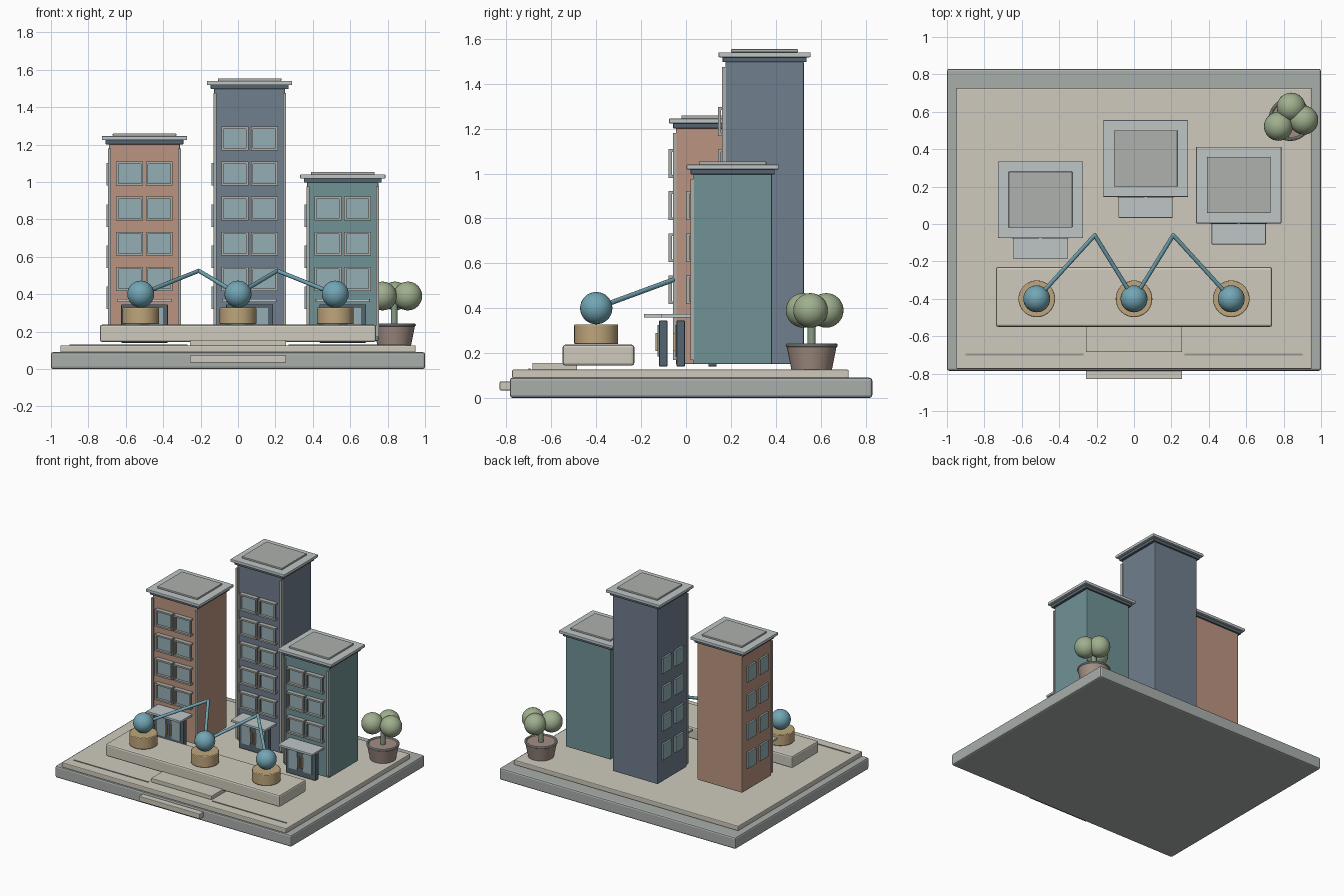
import bpy
from math import radians
from mathutils import Vector

if "Cube" in bpy.data.objects:
    bpy.data.objects.remove(bpy.data.objects["Cube"])

MATS = {}
COLORS = {
    "stone": (0.40, 0.43, 0.41), "paving": (0.62, 0.59, 0.51), "joint": (0.30, 0.30, 0.28),
    "brick": (0.50, 0.30, 0.22), "navy": (0.16, 0.21, 0.27), "teal": (0.16, 0.29, 0.30),
    "roof": (0.52, 0.56, 0.56), "roof_pad": (0.42, 0.44, 0.42), "dark": (0.09, 0.13, 0.16),
    "frame": (0.42, 0.43, 0.40), "glass": (0.30, 0.43, 0.46), "brass": (0.52, 0.38, 0.20),
    "blue": (0.17, 0.38, 0.46), "leaf": (0.35, 0.43, 0.27), "pot": (0.36, 0.27, 0.23),
    "trunk": (0.25, 0.33, 0.25),
}


def finish(ob, name, color, bevel=0.0, smooth=False):
    ob.name = name
    if color not in MATS:
        MATS[color] = bpy.data.materials.new(color)
        MATS[color].diffuse_color = (*COLORS[color], 1)
    ob.data.materials.append(MATS[color])
    if smooth:
        bpy.ops.object.shade_smooth_by_angle(angle=radians(35))
    if bevel:
        m = ob.modifiers.new("edge", "BEVEL")
        m.width, m.segments, m.limit_method = bevel, 2, "ANGLE"
    return ob


def box(name, x, y, z, color, bevel=0.0):
    """Box from (min, max) pairs."""
    bpy.ops.mesh.primitive_cube_add(size=1)
    ob = bpy.context.object
    lo, hi = Vector((x[0], y[0], z[0])), Vector((x[1], y[1], z[1]))
    ob.location, ob.scale = (lo + hi) / 2, hi - lo
    bpy.ops.object.transform_apply(location=False, rotation=False, scale=True)
    return finish(ob, name, color, bevel)


def ball(name, loc, r, color):
    bpy.ops.mesh.primitive_uv_sphere_add(segments=32, ring_count=16, radius=r, location=loc)
    return finish(bpy.context.object, name, color, smooth=True)


def cone(name, x, y, z, r1, r2, color, bevel=0.0):
    bpy.ops.mesh.primitive_cone_add(vertices=40, radius1=r1, radius2=r2, depth=z[1] - z[0],
                                    location=(x, y, (z[0] + z[1]) / 2))
    return finish(bpy.context.object, name, color, bevel, True)


def rod(name, a, b, r, color):
    a, b = Vector(a), Vector(b)
    bpy.ops.mesh.primitive_cylinder_add(vertices=16, radius=r, depth=(b - a).length, location=(a + b) / 2)
    ob = bpy.context.object
    ob.rotation_euler = (b - a).to_track_quat("Z", "Y").to_euler()
    return finish(ob, name, color, smooth=True)


def front_window(cx, wall, cz):
    w, h, t = 0.072, 0.064, 0.012
    box("window_glass", (cx - w + t, cx + w - t), (wall - 0.014, wall + 0.005),
        (cz - h + t / 2, cz + h - t / 2), "glass")
    for s in (-1, 1):
        xs = sorted((cx + s * w, cx + s * (w - t)))
        zs = sorted((cz + s * h, cz + s * (h - t)))
        box("window_jamb", xs, (wall - 0.033, wall - 0.018), (cz - h, cz + h), "frame")
        box("window_rail", (cx - w, cx + w), (wall - 0.033, wall), zs, "frame")


def building(name, cx, cy, top, color, rows, side_rows):
    hx, hy = 0.19, 0.175
    wall = cy - hy

    def slab(part, ex, ey, z0, z1, col, bevel=0.0):
        box(f"{name}_{part}", (cx - ex, cx + ex), (cy - ey, cy + ey), (z0, z1), col, bevel)

    # body, dark band and stacked roof
    slab("body", hx, hy, 0.15, top, color, 0.005)
    slab("cornice", 0.208, 0.187, top - 0.004, top + 0.02, "dark", 0.003)
    slab("roof", 0.228, 0.205, top + 0.018, top + 0.04, "roof", 0.004)
    slab("roof_pad", 0.17, 0.15, top + 0.04, top + 0.054, "roof_pad", 0.003)
    # front windows and corner strips
    for s in (-1, 1):
        for i in range(rows):
            front_window(cx + s * 0.079, wall, 0.482 + 0.1875 * i)
        edge = cx + s * 0.186
        box(f"{name}_corner_strip", (edge - 0.008, edge + 0.008), (wall - 0.014, wall + 0.003),
            (0.17, top - 0.025), "frame")
        # windows on the left side
        for i in range(side_rows):
            y, z = cy + s * 0.075, 0.38 + 0.22 * i
            box(f"{name}_side_window", (cx - hx - 0.014, cx - hx + 0.005), (y - 0.05, y + 0.05),
                (z - 0.06, z + 0.06), "glass")
        # door leaves with glass and handles
        dx = cx + s * 0.062
        box(f"{name}_door_glass", (dx - 0.036, dx + 0.036), (wall - 0.082, wall - 0.07),
            (0.185, 0.325), "glass")
        hxs = cx + s * 0.015
        box(f"{name}_door_handle", (hxs - 0.004, hxs + 0.004), (wall - 0.092, wall - 0.074),
            (0.21, 0.29), "brass")
    box(f"{name}_door", (cx - 0.125, cx + 0.125), (wall - 0.075, wall - 0.038), (0.14, 0.345), "dark", 0.004)
    box(f"{name}_awning", (cx - 0.145, cx + 0.145), (wall - 0.142, wall), (0.358, 0.375), "roof", 0.003)


# base, paving and steps
box("base", (-1, 1), (-0.785, 0.83), (0, 0.09), "stone", 0.012)
box("paving", (-0.95, 0.95), (-0.775, 0.725), (0.088, 0.126), "paving", 0.006)
box("lower_step", (-0.257, 0.257), (-0.83, -0.77), (0.034, 0.073), "paving", 0.004)
box("upper_step", (-0.257, 0.257), (-0.685, -0.485), (0.125, 0.156), "paving", 0.004)
box("platform", (-0.738, 0.738), (-0.55, -0.23), (0.144, 0.237), "paving", 0.012)
for s in (-1, 1):
    box("paving_line", sorted((s * 0.27, s * 0.9)), (-0.702, -0.692), (0.12, 0.13), "joint")

# buildings
building("left_tower", -0.50, 0.13, 1.205, "brick", 4, 4)
building("middle_tower", 0.062, 0.35, 1.50, "navy", 5, 4)
building("right_tower", 0.56, 0.208, 1.0, "teal", 3, 3)

# spheres on pedestals, linked by a zigzag of rods
nodes = []
for i, x in enumerate((-0.52, 0, 0.52)):
    cone("pedestal", x, -0.4, (0.24, 0.328), 0.098, 0.098, "brass", 0.005)
    ball("sphere", (x, -0.4, 0.4), 0.072, "blue")
    nodes.append((x, -0.4, 0.4))
for s, (a, b) in zip((-1, 1), ((0, 1), (1, 2))):
    peak = (s * 0.21, -0.06, 0.525)
    rod("link_rod", nodes[a], peak, 0.011, "blue")
    rod("link_rod", peak, nodes[b], 0.011, "blue")
    ball("link_joint", peak, 0.011, "blue")

# potted tree
px, py = 0.835, 0.56
cone("pot", px, py, (0.125, 0.235), 0.09, 0.112, "pot")
bpy.ops.mesh.primitive_torus_add(major_radius=0.107, minor_radius=0.009, major_segments=40,
                                 minor_segments=10, location=(px, py, 0.235))
finish(bpy.context.object, "pot_rim", "stone", smooth=True)
cone("trunk", px, py, (0.2, 0.38), 0.018, 0.018, "trunk")
for dx, dy in ((0.005, 0.065), (0.073, -0.005), (-0.063, -0.038)):
    ball("foliage", (px + dx, py + dy, 0.39), 0.077, "leaf")

for m in bpy.data.materials:
    if m.users and not m.is_grease_pencil:
        m.use_nodes = True
        m.node_tree.nodes["Principled BSDF"].inputs["Base Color"].default_value = m.diffuse_color
